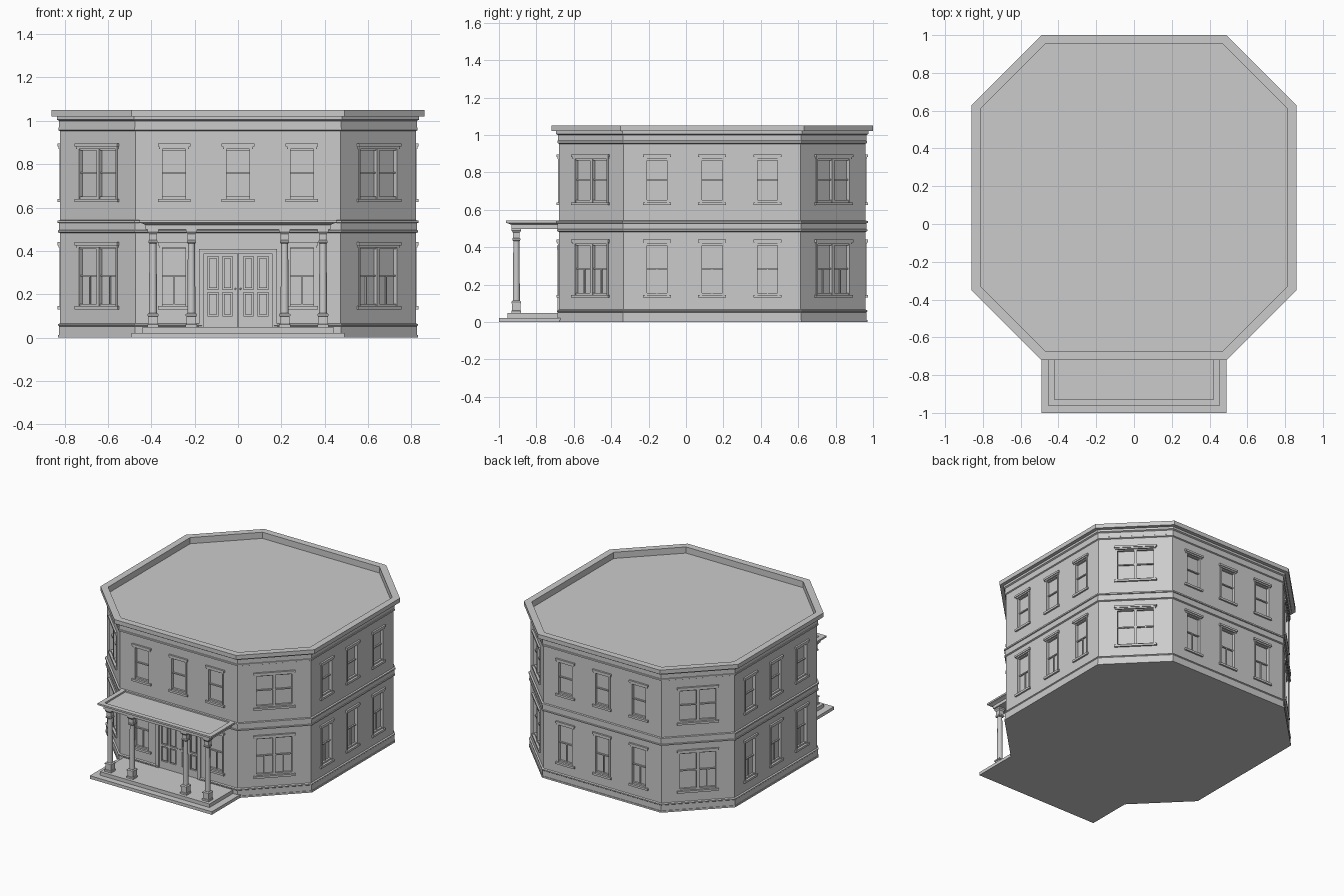
import bpy, bmesh
from math import radians, sqrt
from mathutils import Matrix, Vector

if "Cube" in bpy.data.objects:
    bpy.data.objects.remove(bpy.data.objects["Cube"])

CY = 0.14                      # centre of the octagon in y
WALL = 0.82                    # wall distance on the square faces
DIAG = (0.86 + 0.49) / sqrt(2) - 0.04   # wall distance on the corner faces


def finish(name, bm):
    bmesh.ops.recalc_face_normals(bm, faces=bm.faces)
    me = bpy.data.meshes.new(name)
    bm.to_mesh(me)
    bm.free()
    ob = bpy.data.objects.new(name, me)
    bpy.context.collection.objects.link(ob)
    return ob


def box(bm, x0, x1, y0, y1, z0, z1, mat=Matrix()):
    m = (mat @ Matrix.Translation(((x0 + x1) / 2, (y0 + y1) / 2, (z0 + z1) / 2))
         @ Matrix.Diagonal((x1 - x0, y1 - y0, z1 - z0, 1)))
    bmesh.ops.create_cube(bm, size=1, matrix=m)


def wall_box(bm, angle, u0, u1, d0, d1, z0, z1):
    """Box on a wall face: u along the wall, d outwards from it."""
    ap = DIAG if angle % 90 else WALL
    m = Matrix.Translation((0, CY, 0)) @ Matrix.Rotation(radians(angle), 4, 'Z')
    box(bm, u0, u1, -ap - d1, -ap - d0, z0, z1, m)


def loft(bm, rings):
    loops = [[bm.verts.new(p) for p in r] for r in rings]
    n = len(loops[0])
    for a, b in zip(loops, loops[1:]):
        for i in range(n):
            bm.faces.new((a[i], a[(i + 1) % n], b[(i + 1) % n], b[i]))
    bm.faces.new(loops[0][::-1])
    bm.faces.new(loops[-1])


def octagon(a, z):
    c = 0.49 - (0.86 - a) * (sqrt(2) - 1)
    pts = [(c, -a), (a, -c), (a, c), (c, a), (-c, a), (-a, c), (-a, -c), (-c, -a)]
    return [Vector((x, y + CY, z)) for x, y in pts]


# Octagonal body: plinth, string course, cornice, parapet and sunken roof
profile = [(.83, 0), (.83, .012), (.826, .012), (.826, .052), (.83, .056), (.83, .062),
           (WALL, .066), (WALL, .482), (.83, .486), (.83, .494), (.826, .496),
           (.826, .528), (.832, .53), (.832, .54), (WALL, .542), (WALL, .953),
           (.828, .957), (.828, .968), (.825, .97), (.825, 1.0), (.835, 1.005),
           (.835, 1.02), (.86, 1.02), (.86, 1.05), (.812, 1.05), (.812, 1.005)]
bm = bmesh.new()
loft(bm, [octagon(a, z) for a, z in profile])
body = finish("building_body", bm)

# Window layout: (face angle, centre, half width, bottom, top, panes)
windows = []
for angle in range(0, 360, 45):
    for z0, z1 in ((.13, .44), (.625, .895)):
        if angle % 90:
            windows.append((angle, 0, .13, z0, z1, 2))
        else:
            for u in (-.295, 0, .295):
                if not (angle == 0 and u == 0 and z0 < .5):
                    windows.append((angle, u, .065, z0, z1, 1))

# Recesses for the windows and the door
cut = bmesh.new()
for angle, u, w, z0, z1, n in windows:
    wall_box(cut, angle, u - w, u + w, -.018, .05, z0 + .01, z1 - .01)
wall_box(cut, 0, -.165, .165, -.015, .05, .04, .395)
cutter = finish("recess_cutter", cut)
cutter.hide_render = True
mod = body.modifiers.new("recesses", 'BOOLEAN')
mod.operation = 'DIFFERENCE'
mod.solver = 'EXACT'
mod.object = cutter
bpy.context.view_layer.objects.active = body
bpy.ops.object.modifier_apply(modifier=mod.name)
bpy.data.objects.remove(cutter)

# Window sashes, and lintels with sills
sash, trim = bmesh.new(), bmesh.new()
for angle, u, w, z0, z1, n in windows:
    lower = z0 < .5
    mid = (z0 + z1) / 2
    for s in (-1, 1):
        a, b = sorted((u + s * w, u + s * (w - .011)))
        wall_box(sash, angle, a, b, -.018, .004, z0 + .015, z1 - .02)
    wall_box(sash, angle, u - w, u + w, -.018, -.004, z0 + .015, z0 + .026)
    wall_box(sash, angle, u - w, u + w, -.018, -.004, z1 - .031, z1 - .02)
    wall_box(sash, angle, u - w, u + w, -.018, -.008, mid - .004, mid + .004)
    if n == 2:
        wall_box(sash, angle, u - .009, u + .009, -.018, 0, z0 + .015, z1 - .02)
    if lower:
        for c in ([u] if n == 1 else [u - w / 2, u + w / 2]):
            wall_box(sash, angle, c - .003, c + .003, -.018, -.01, z0 + .02, mid)
    wall_box(trim, angle, u - w - .01, u + w + .01, -.018, .013, z1 - .014, z1)
    wall_box(trim, angle, u - w - .004, u + w + .004, -.018, .008, z1 - .024, z1 - .014)
    wall_box(trim, angle, u - w - .01, u + w + .01, -.018, .012, z0, z0 + .015)
finish("window_sashes", sash)
finish("window_lintels_and_sills", trim)

# Double door: frame, panelled leaves and knobs
bm = bmesh.new()
for s in (-1, 1):
    a, b = sorted((s * .18, s * .158))
    wall_box(bm, 0, a, b, -.015, .008, .045, .39)
wall_box(bm, 0, -.18, .18, -.015, .01, .385, .408)
finish("door_frame", bm)

bm = bmesh.new()
for s in (-1, 1):
    for x0, x1 in ((.002, .025), (.072, .09), (.14, .158)):     # stiles
        a, b = sorted((s * x0, s * x1))
        wall_box(bm, 0, a, b, -.015, -.003, .045, .385)
    for z0, z1 in ((.045, .1), (.208, .222), (.373, .385)):      # rails
        for x0, x1 in ((.025, .072), (.09, .14)):
            a, b = sorted((s * x0, s * x1))
            wall_box(bm, 0, a, b, -.015, -.003, z0, z1)
    for z0, z1 in ((.1, .208), (.222, .373)):                    # raised panels
        for x0, x1 in ((.025, .072), (.09, .14)):
            a, b = sorted((s * (x0 + .007), s * (x1 - .007)))
            wall_box(bm, 0, a, b, -.015, -.006, z0 + .007, z1 - .007)
finish("door_leaves", bm)

bm = bmesh.new()
for s in (-1, 1):
    bmesh.ops.create_icosphere(bm, subdivisions=1, radius=.005,
                               matrix=Matrix.Translation((s * .012, CY - WALL - .001, .225)))
finish("door_knobs", bm)

# Porch steps
bm = bmesh.new()
box(bm, -.49, .49, -1, -.67, 0, .022)
box(bm, -.44, .44, -.955, -.67, .022, .048)
finish("porch_steps", bm)


# Porch columns: square pedestal and capital, tapered round shaft
def square(x, y, r, z):
    return [(x - r, y - r, z), (x + r, y - r, z), (x + r, y + r, z), (x - r, y + r, z)]


shaft, blocks = bmesh.new(), bmesh.new()
for x in (-.392, -.215, .215, .392):
    y = -.907
    loft(blocks, [square(x, y, r, z) for r, z in
                  ((.026, .048), (.026, .06), (.022, .062), (.022, .098), (.026, .1), (.026, .108),
                   (.019, .114))])
    loft(blocks, [square(x, y, r, z) for r, z in
                  ((.018, .434), (.021, .438), (.021, .446), (.018, .45), (.018, .478),
                   (.025, .488), (.025, .502))])
    bmesh.ops.create_cone(shaft, cap_ends=True, segments=16, radius1=.019, radius2=.016,
                          depth=.325, matrix=Matrix.Translation((x, y, .275)))
finish("column_blocks", blocks)
ob = finish("column_shafts", shaft)
bpy.context.view_layer.objects.active = ob
ob.select_set(True)
bpy.ops.object.shade_smooth_by_angle()


# Porch canopy: beam, stepped cornice and sunken top
def porch_ring(d, z):
    return [(-.455 + d, -.962 + d, z), (.455 - d, -.962 + d, z),
            (.455 - d, -.67, z), (-.455 + d, -.67, z)]


bm = bmesh.new()
loft(bm, [porch_ring(d, z) for d, z in
          ((.028, .498), (.028, .52), (.014, .526), (0, .53), (0, .542), (.034, .542), (.034, .53))])
finish("porch_canopy", bm)
